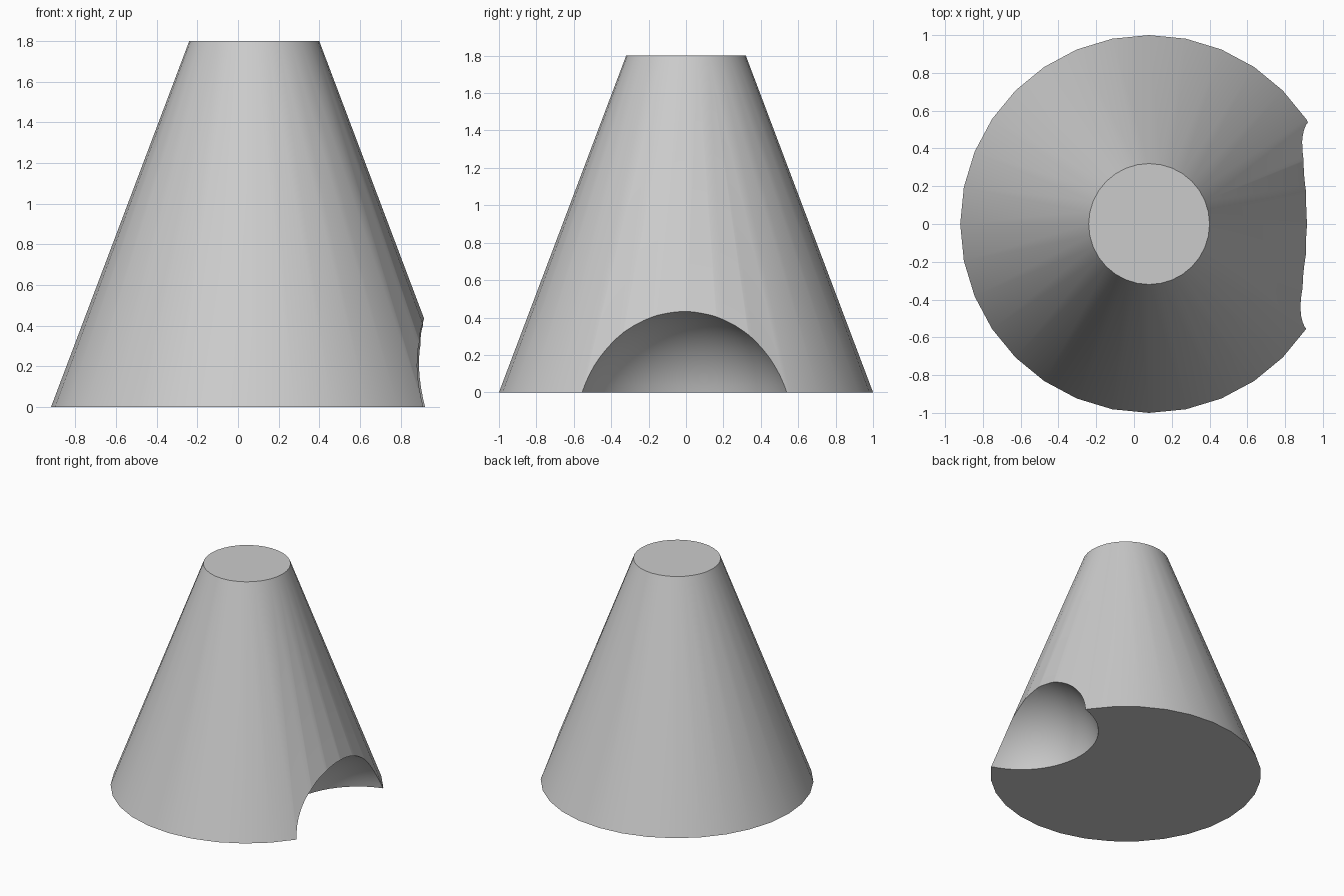
import bpy
import math

default = bpy.data.objects.get("Cube")
if default:
    bpy.data.objects.remove(default, do_unlink=True)

# Single grey material
grey = bpy.data.materials.new("light grey")
grey.use_nodes = True
colour = (0.6, 0.6, 0.6, 1)
grey.diffuse_color = colour
grey.node_tree.nodes["Principled BSDF"].inputs["Base Color"].default_value = colour

HEIGHT = 1.8
CENTRE_X = 0.08

# Truncated cone, with a rim vertex on each axis
bpy.ops.mesh.primitive_cone_add(vertices=32, radius1=1, radius2=0.32, depth=HEIGHT,
                                location=(CENTRE_X, 0, HEIGHT / 2))
cone = bpy.context.object
cone.name = "cone_body"
cone.data.materials.append(grey)

# Ball that scoops the hollow out of the lower +x rim
bpy.ops.mesh.primitive_uv_sphere_add(segments=64, ring_count=32, radius=0.586,
                                     location=(CENTRE_X + 1, -0.01, -0.13))
ball = bpy.context.object
ball.name = "hollow_cutter"
ball.data.materials.append(grey)
ball.hide_render = True

scoop = cone.modifiers.new("Scoop", "BOOLEAN")
scoop.operation = "DIFFERENCE"
scoop.solver = "EXACT"
scoop.object = ball

bpy.ops.object.select_all(action="DESELECT")
cone.select_set(True)
bpy.context.view_layer.objects.active = cone
bpy.ops.object.modifier_apply(modifier=scoop.name)
bpy.data.objects.remove(ball, do_unlink=True)

# Smooth walls with crisp rims
bpy.ops.object.shade_smooth_by_angle(angle=math.radians(30))
